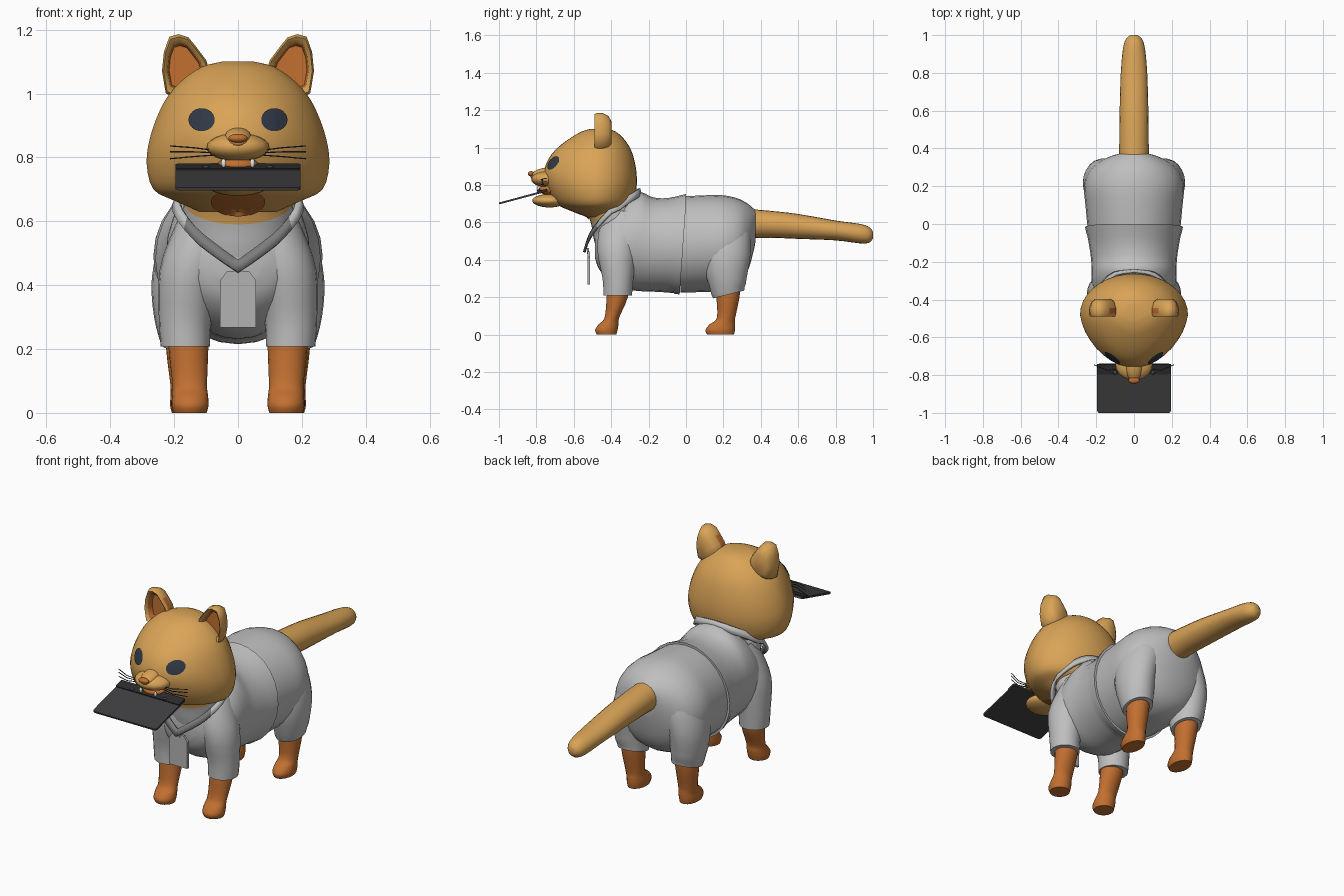
import bpy, bmesh, math
from mathutils import Vector, Matrix
from mathutils.bvhtree import BVHTree

if "Cube" in bpy.data.objects:
    bpy.data.objects.remove(bpy.data.objects["Cube"])


def mat(name, r, g, b):
    m = bpy.data.materials.new(name)
    m.diffuse_color = (r, g, b, 1)
    m.use_nodes = True
    m.node_tree.nodes["Principled BSDF"].inputs["Base Color"].default_value = m.diffuse_color
    return m


TAN = mat("tan fur", 0.70, 0.37, 0.095)
ORANGE = mat("orange fur", 0.54, 0.16, 0.03)
SHIRT = mat("shirt gray", 0.52, 0.52, 0.52)
STRAP = mat("strap gray", 0.20, 0.20, 0.20)
TAG = mat("tag gray", 0.45, 0.45, 0.45)
NAVY = mat("eye navy", 0.03, 0.042, 0.065)
BOARD = mat("board charcoal", 0.05, 0.05, 0.053)
CLIP = mat("clip black", 0.025, 0.025, 0.027)
WHITE = mat("tooth white", 0.8, 0.78, 0.72)


def finish(name, bm, mats, angle=40):
    bmesh.ops.recalc_face_normals(bm, faces=bm.faces[:])
    me = bpy.data.meshes.new(name)
    bm.to_mesh(me)
    bm.free()
    for m in mats:
        me.materials.append(m)
    me.polygons.foreach_set("use_smooth", [True] * len(me.polygons))
    me.set_sharp_from_angle(angle=math.radians(angle))
    ob = bpy.data.objects.new(name, me)
    bpy.context.collection.objects.link(ob)
    return ob


def skin(bm, rings, caps=True, index=0):
    """Bridge rings of points into a tube."""
    vs = [[bm.verts.new(p) for p in r] for r in rings]
    n = len(vs[0])
    for a, b in zip(vs, vs[1:]):
        for i in range(n):
            bm.faces.new((a[i], a[(i + 1) % n], b[(i + 1) % n], b[i]))
    if caps:
        bm.faces.new(vs[0])
        bm.faces.new(vs[-1])


def dense(rows, k=3):
    """Catmull-Rom interpolation of section rows."""
    out = []
    for i in range(len(rows) - 1):
        p = [rows[max(0, min(len(rows) - 1, i + j))] for j in (-1, 0, 1, 2)]
        for s in range(k):
            t = s / k
            out.append([0.5 * (2 * b + (c - a) * t + (2 * a - 5 * b + 4 * c - d) * t * t
                               + (3 * b - a - 3 * c + d) * t ** 3) for a, b, c, d in zip(*p)])
    return out + [list(rows[-1])]


def loft(rows, axis="z", side=1, mid=None, taper=0.0, n=28, k=3):
    """Rows: position along axis, centre x, half width, low edge, high edge."""
    rings = []
    for t, xc, rx, lo, hi in dense(rows, k):
        m = (lo + hi) / 2 if mid is None else min(max(mid, lo + 0.02), hi - 0.02)
        ring = []
        for i in range(n):
            c, s = math.cos(2 * math.pi * i / n), math.sin(2 * math.pi * i / n)
            v = m + s * ((hi - m) if s > 0 else (m - lo))
            x = side * (xc + rx * c * (1 - taper * max(0, -s)))
            ring.append((x, v, t) if axis == "z" else (x, t, v))
        rings.append(ring)
    bm = bmesh.new()
    skin(bm, rings)
    return bm


def ball(name, loc, rad, m, rot=0):
    bm = bmesh.new()
    bmesh.ops.create_uvsphere(bm, u_segments=20, v_segments=12, radius=1)
    bm.transform(Matrix.Translation(loc) @ Matrix.Rotation(rot, 4, 'X') @ Matrix.Diagonal((*rad, 1)))
    return finish(name, bm, [m])


def box(name, size, matrix, m, bevel=0.0):
    bm = bmesh.new()
    bmesh.ops.create_cube(bm, size=1)
    bm.transform(Matrix.Diagonal((*size, 1)))
    if bevel:
        up = [e for e in bm.edges if abs(e.verts[0].co.z - e.verts[1].co.z) > 1e-4]
        bmesh.ops.bevel(bm, geom=up, offset=bevel, segments=3, affect='EDGES', profile=0.5)
    bm.transform(matrix)
    return finish(name, bm, [m])


# shirt body: front half and back half with a hem step between them
front = [(-.487, 0, .07, .41, .54), (-.465, 0, .14, .35, .60), (-.42, 0, .19, .30, .65),
         (-.36, 0, .215, .26, .70), (-.30, 0, .225, .24, .745), (-.24, 0, .225, .232, .762),
         (-.18, 0, .228, .23, .735), (-.10, 0, .24, .225, .73), (0, 0, .259, .215, .752)]
back = [(-.03, 0, .245, .225, .738), (.1, 0, .257, .228, .745), (.2, 0, .265, .235, .745),
        (.28, 0, .24, .27, .727), (.33, 0, .185, .34, .70), (.36, 0, .12, .44, .675),
        (.372, 0, .08, .50, .665)]
bm = loft(front, "y")
for v in bm.verts:  # slanted hem
    if v.co.y > -.05:
        v.co.y -= max(0, .70 - v.co.z) * .07
finish("shirt_front", bm, [SHIRT])
finish("shirt_back", loft(back, "y"), [SHIRT])

# neck: shirt coloured below the slanted neckline
bm = loft([(.44, 0, .12, -.475, -.30), (.52, 0, .15, -.495, -.28), (.59, 0, .17, -.507, -.265),
           (.66, 0, .17, -.535, -.262), (.73, 0, .15, -.60, -.268)])
co, no = Vector((0, -.5, .595)), Vector((0, -.72, 1))
bmesh.ops.bisect_plane(bm, geom=bm.verts[:] + bm.edges[:] + bm.faces[:], plane_co=co, plane_no=no)
for f in bm.faces:
    f.material_index = int((f.calc_center_median() - co).dot(no) < 0)
neck_tree = BVHTree.FromBMesh(bm)
finish("neck", bm, [TAN, SHIRT])

# head
bm = loft([(.63, 0, .12, -.53, -.35), (.665, 0, .20, -.62, -.31), (.70, 0, .265, -.69, -.285),
           (.78, 0, .286, -.74, -.265), (.86, 0, .276, -.76, -.264), (.94, 0, .248, -.735, -.278),
           (1.0, 0, .214, -.685, -.30), (1.05, 0, .165, -.62, -.335), (1.085, 0, .11, -.56, -.375),
           (1.10, 0, .05, -.51, -.42)], mid=-.48, taper=.12, n=36)
head_tree = BVHTree.FromBMesh(bm)
finish("head", bm, [TAN])


def decal(name, x, z, rx, rz, m, trees, n=24):
    """Thin oval patch projected onto the front of a surface."""
    def hit(px, pz):
        hits = [t.ray_cast(Vector((px, -2, pz)), Vector((0, 1, 0)))[0] for t in trees]
        return Vector((px, min(h.y for h in hits if h) - .005, pz))
    bm = bmesh.new()
    rings = [[hit(x + rx * f * math.cos(a * 2 * math.pi / n), z + rz * f * math.sin(a * 2 * math.pi / n))
              for a in range(n)] for f in (.05, .35, .7, 1)]
    skin(bm, rings, caps=False)
    bmesh.ops.holes_fill(bm, edges=[e for e in bm.edges if e.is_boundary and e.calc_length() < rx * .05])
    ob = finish(name, bm, [m])
    return ob


for s in (-1, 1):
    decal("eye", s * .114, .918, .041, .036, NAVY, [head_tree])
decal("throat_patch", 0, .66, .085, .045, ORANGE, [neck_tree, head_tree])

# muzzle, nose, mouth and jaw
ball("muzzle", (0, -.745, .832), (.098, .083, .044), TAN)
ball("nose_bridge", (0, -.765, .862), (.042, .07, .028), TAN, .25)
ball("nose", (0, -.828, .860), (.030, .017, .014), ORANGE)
ball("mouth", (0, -.73, .775), (.065, .055, .03), ORANGE)
ball("lower_jaw", (0, -.73, .716), (.10, .092, .036), TAN)

# ear outline on the front plane, then cupped rings
EAR = [(.085, 1.06), (.10, 1.105), (.13, 1.145), (.155, 1.176), (.185, 1.186), (.215, 1.178),
       (.232, 1.13), (.238, 1.07), (.226, 1.0), (.18, .98), (.12, 1.0)]
for s in (-1, 1):
    def ring(y, f):
        return [(s * (.172 + (x - .172) * f), y, 1.08 + (z - 1.08) * f) for x, z in EAR]
    bm = bmesh.new()
    skin(bm, [ring(-.445, .66), ring(-.478, .74), ring(-.49, .92), ring(-.475, 1), ring(-.445, .98),
              ring(-.415, .84), ring(-.397, .55)])
    for f in bm.faces:
        c = f.calc_center_median()
        k = max(abs(f.verts[i].co.y + .461) for i in range(len(f.verts)))
        f.material_index = int(k < .018 and all(
            abs(v.co.x) < .225 and v.co.z < 1.162 for v in f.verts) and c.y < -.44)
    finish("ear", bm, [TAN, ORANGE], 60)
    # whiskers
    for dz, ez in ((.008, .836), (0, .818), (-.008, .796)):
        cu = bpy.data.curves.new("whisker", 'CURVE')
        cu.dimensions = '3D'
        cu.bevel_depth = .0022
        cu.bevel_resolution = 1
        sp = cu.splines.new('POLY')
        sp.points.add(2)
        for p, q in zip(sp.points, ((.08, -.765, .815 + dz), (.14, -.775, (.817 + dz + ez) / 2), (.212, -.745, ez))):
            p.co = (s * q[0], q[1], q[2], 1)
        cu.materials.append(NAVY)
        bpy.context.collection.objects.link(bpy.data.objects.new("whisker", cu))
    # teeth
    ball("tooth", (s * .045, -.79, .782), (.008, .008, .014), WHITE)
    # legs and sleeves
    finish("front_leg", loft([(0, .15, .052, -.478, -.372), (.025, .15, .058, -.487, -.365),
                              (.055, .15, .056, -.468, -.36), (.09, .151, .054, -.436, -.357),
                              (.2, .155, .062, -.425, -.31), (.28, .155, .062, -.42, -.31)],
                             side=s, n=18), [ORANGE])
    finish("back_leg", loft([(0, .16, .047, .112, .258), (.025, .16, .053, .103, .263),
                             (.055, .16, .051, .125, .264), (.09, .162, .05, .165, .264),
                             (.2, .165, .06, .162, .287), (.29, .165, .06, .165, .295)],
                            side=s, n=18), [ORANGE])
    finish("front_sleeve", loft([(.208, .165, .077, -.442, -.288), (.3, .165, .083, -.447, -.28),
                                 (.45, .145, .10, -.475, -.26), (.58, .10, .10, -.46, -.24),
                                 (.66, .08, .08, -.41, -.25)], side=s, n=22), [SHIRT])
    bm = loft([(.215, .165, .076, .145, .312), (.3, .173, .09, .11, .325), (.42, .17, .10, .09, .345),
               (.55, .13, .11, .09, .345), (.66, .08, .09, .12, .32)], side=s, n=22)
    for v in bm.verts:  # slanted cuff
        if v.co.z < .25:
            v.co.z += (v.co.y - .23) * .25
    finish("back_sleeve", bm, [SHIRT])

# tail
finish("tail", loft([(.33, 0, .078, .515, .672), (.45, 0, .078, .518, .662), (.6, 0, .076, .512, .645),
                     (.8, 0, .07, .504, .61), (.93, 0, .058, .488, .592), (.98, 0, .042, .492, .575),
                     (1.0, 0, .018, .515, .55)], "y", n=20), [TAN])

# collar ribbon: shirt coloured behind, strap coloured in the front V
half = [(0, -.252, .782), (.10, -.27, .768), (.165, -.335, .725), (.187, -.41, .665),
        (.135, -.482, .585), (.065, -.517, .525), (0, -.532, .478)]
half = dense(half, 3)
path = half + [[-x, y, z] for x, y, z in half[-2:0:-1]]
bm = bmesh.new()
low = [(x * 1.07, y + (-.012 if y < -.38 else .01), z - .038) for x, y, z in path]
skin(bm, [path, low], caps=False)
for f in bm.faces:
    f.material_index = int(f.calc_center_median().z < .60)
ob = finish("collar", bm, [SHIRT, STRAP])
md = ob.modifiers.new("thickness", 'SOLIDIFY')
md.thickness = .014
md.offset = 0

# hanging tag
bm = bmesh.new()
pts = [(-.056, .268), (.056, .268), (.056, .415), (.034, .445), (-.034, .445), (-.056, .415)]
skin(bm, [[(x, y, z) for x, z in pts] for y in (-.526, -.512)])
finish("tag", bm, [TAG], 30)
box("tag_clip", (.024, .012, .03), Matrix.Translation((0, -.524, .447)), TAG)

# board held in the mouth, with clip strip and rivets
tilt = Matrix.Translation((0, -.87, .736)) @ Matrix.Rotation(math.radians(15), 4, 'X')
box("board", (.39, .268, .010), tilt, BOARD, .012)
box("board_strip", (.392, .055, .014), tilt @ Matrix.Translation((0, .106, .003)), CLIP, .006)
for x in (-.1, .1):
    ball("rivet", tilt @ Vector((x, .09, .011)), (.011, .011, .006), BOARD)
